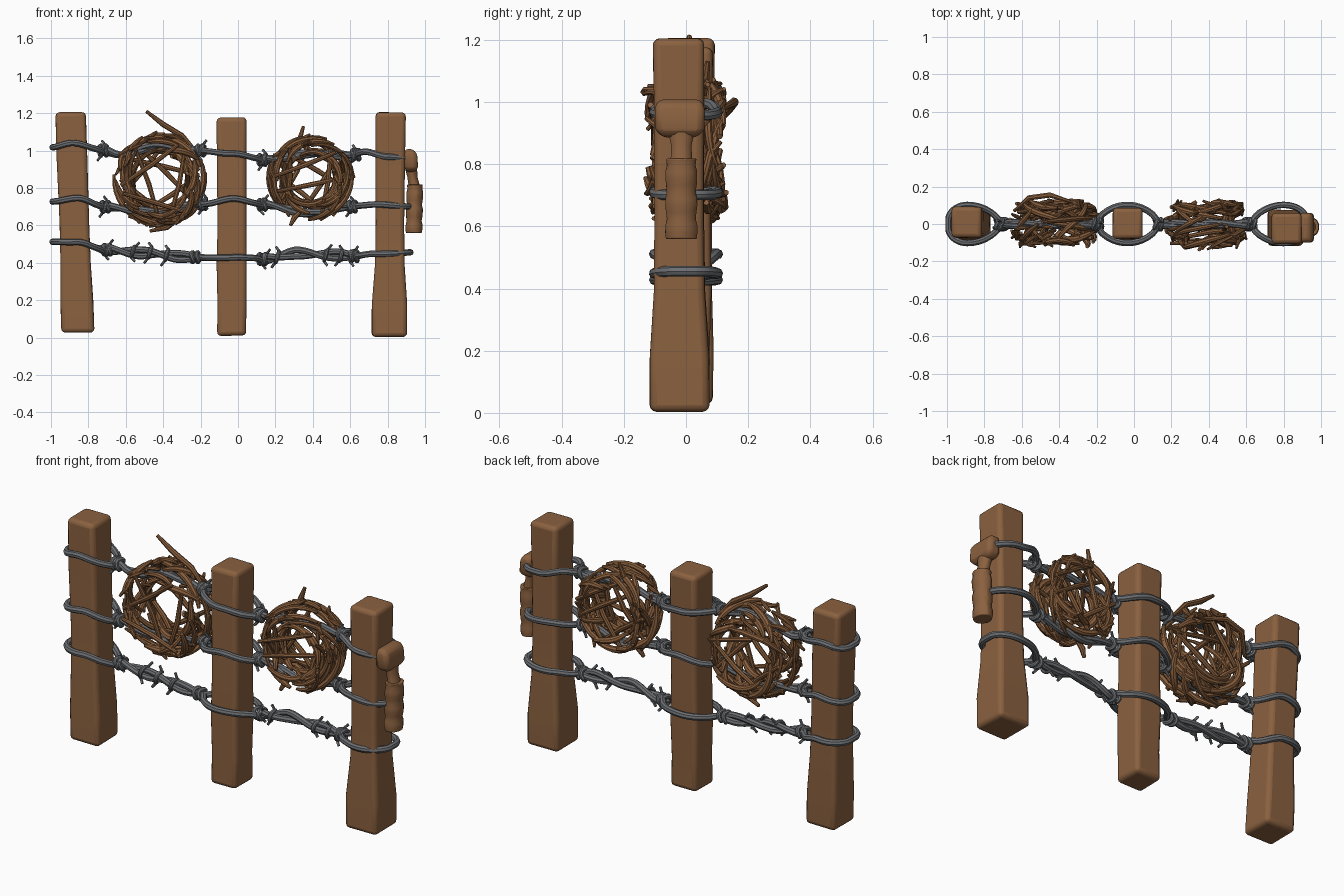
import bpy, bmesh, math, random
from mathutils import Vector

random.seed(7)
if "Cube" in bpy.data.objects:
    bpy.data.objects.remove(bpy.data.objects["Cube"])


def material(name, rgb):
    m = bpy.data.materials.new(name)
    m.use_nodes = True
    m.diffuse_color = (*rgb, 1)
    bsdf = m.node_tree.nodes["Principled BSDF"]
    bsdf.inputs["Base Color"].default_value = (*rgb, 1)
    bsdf.inputs["Roughness"].default_value = 0.9
    return m


WOOD = material("brown wood", (0.255, 0.119, 0.05))
TWIG = material("twig brown", (0.25, 0.114, 0.046))
WIRE = material("iron grey", (0.15, 0.157, 0.168))


def finish(obj, mat):
    bpy.context.collection.objects.link(obj)
    obj.data.materials.append(mat)
    bpy.ops.object.select_all(action='DESELECT')
    obj.select_set(True)
    bpy.context.view_layer.objects.active = obj
    bpy.ops.object.shade_smooth_by_angle(angle=math.radians(40))


def loft(name, levels, sides, bevel, mat, jitter=0.0):
    """Stack of rings (cx, cy, z, half_x, half_y), capped and bevelled."""
    bm = bmesh.new()
    k = math.sqrt(2) if sides == 4 else 1
    rings = []
    for cx, cy, z, hx, hy in levels:
        ring = []
        for i in range(sides):
            a = 2 * math.pi * (i + 0.5) / sides
            j = [random.uniform(-jitter, jitter) for _ in range(3)]
            ring.append(bm.verts.new((cx + k * hx * math.cos(a) + j[0],
                                      cy + k * hy * math.sin(a) + j[1], z + j[2])))
        rings.append(ring)
    for lo, hi in zip(rings, rings[1:]):
        for i in range(sides):
            n = (i + 1) % sides
            bm.faces.new((lo[i], lo[n], hi[n], hi[i]))
    bm.faces.new(rings[0][::-1])
    bm.faces.new(rings[-1])
    mesh = bpy.data.meshes.new(name)
    bm.to_mesh(mesh)
    bm.free()
    obj = bpy.data.objects.new(name, mesh)
    mod = obj.modifiers.new("Rounded edges", 'BEVEL')
    mod.width = bevel
    mod.segments = 3
    mod.limit_method = 'ANGLE'
    mod.angle_limit = math.radians(35)
    finish(obj, mat)


def tubes(name, paths, mat):
    """Sweep paths (points, radius, taper, closed) into one mesh."""
    cu = bpy.data.curves.new(name, 'CURVE')
    cu.dimensions = '3D'
    cu.bevel_depth = 1.0
    cu.bevel_resolution = 2
    cu.use_fill_caps = True
    for pts, radius, taper, closed in paths:
        sp = cu.splines.new('POLY')
        sp.points.add(len(pts) - 1)
        sp.use_cyclic_u = closed
        for i, p in enumerate(pts):
            t = i / (len(pts) - 1)
            sp.points[i].co = (*p, 1)
            sp.points[i].radius = radius * (1 - taper * abs(2 * t - 1) ** 2)
    tmp = bpy.data.objects.new(name + "_curve", cu)
    bpy.context.collection.objects.link(tmp)
    deps = bpy.context.evaluated_depsgraph_get()
    mesh = bpy.data.meshes.new_from_object(tmp.evaluated_get(deps))
    bpy.data.objects.remove(tmp)
    mesh.materials.clear()
    finish(bpy.data.objects.new(name, mesh), mat)


# Three weathered posts, flared at the foot and leaning slightly
def post(name, foot, top, foot_half, waist):
    levels = []
    for t, w in ((0, foot_half), (0.14, foot_half), (0.32, waist + 0.003), (0.5, waist),
                 (0.8, waist + 0.002), (1, 0.081)):
        x, y, z = Vector(foot).lerp(Vector(top), t)
        levels.append((x, y, z, w, w + 0.002))
    loft(name, levels, 4, 0.022, WOOD, 0.002)


post("left_end_post", (-0.855, -0.004, 0.028), (-0.896, 0.01, 1.205), 0.088, 0.079)
post("middle_post", (-0.033, -0.004, 0.01), (-0.033, 0.004, 1.177), 0.077, 0.077)
post("right_end_post", (0.809, -0.02, 0.005), (0.815, -0.024, 1.205), 0.094, 0.077)

# Mallet hanging on the outer post
loft("mallet_head", [(0.925, -0.02, 0.885, 0.028, 0.06), (0.925, -0.02, 0.915, 0.038, 0.08),
                     (0.922, -0.02, 0.975, 0.036, 0.08), (0.915, -0.02, 1.008, 0.028, 0.074)],
     4, 0.022, WOOD)
loft("mallet_neck", [(0.945, -0.015, 0.8, 0.032, 0.036), (0.932, -0.015, 0.86, 0.028, 0.034),
                     (0.925, -0.015, 0.91, 0.034, 0.045)], 12, 0.004, WOOD)
grip = []
for i in range(13):
    r = (0.044, 0.046, 0.046, 0.041)[i % 4]
    grip.append((0.94 + 0.0005 * i, -0.015, 0.56 + 0.0215 * i, r, r + 0.007))
loft("mallet_grip", grip, 12, 0.004, WOOD, 0.001)


# Wire strands that part around each post and twist together between
def height(route, x):
    for (xa, za), (xb, zb) in zip(route, route[1:]):
        if x <= xb:
            t = max(0, (x - xa) / (xb - xa))
            return za + (zb - za) * t * t * (3 - 2 * t)
    return route[-1][1]


LOOPS = ((-0.89, 0.105, 0.18, 0.42, 0.75), (-0.035, 0.17, 0.17, 0.7, 0.7),
         (0.80, 0.18, 0.125, 0.75, 0.42))


def spread(x):
    for cx, left, right, pl, pr in LOOPS:
        t = (x - cx) / (left if x < cx else right)
        if abs(t) < 1:
            return 0.102 * (1 - t * t) ** (pl if x < cx else pr)
    return 0


def wire(name, route, slack, knots, ties):
    x0, x1, n = -0.992, 0.922, 100
    strands = []
    for side in (-1, 1):
        for i in range(n):
            x = (x0 + x1) / 2 + side * (x1 - x0) / 2 * math.cos(math.pi * (i + 0.5) / n)
            s = spread(x)
            loose = max(0, 1 - s / 0.05) if -0.8 < x < 0.7 else 0
            a = 15 * x
            strands.append((x, side * (s + 0.01 * loose * math.cos(a)),
                            height(route, x) + side * slack * loose * math.sin(a)
                            + 0.003 * math.sin(14 * x)))
    paths = [(strands, 0.0172, 0, True)]
    # Barbs: one ring around both strands, ending in two long points
    for kx in knots:
        c = Vector((kx, 0, height(route, kx)))
        turn, lean = random.uniform(-0.5, 0.5), random.choice((-0.02, 0.02))
        for sx in (-1, 1):
            half = []
            for i in range(13):
                a = turn + sx * (math.pi / 2 + math.pi * 1.1 * i / 12)
                half.append(c + Vector((sx * 0.012 * (1 - i / 6), 0.03 * math.cos(a), 0.03 * math.sin(a))))
            out = half[0] - c
            tip = half[0] + Vector((lean, out.y, out.z * 0.9))
            paths.append(([tip] + half, 0.0105, 0.35, False))
    # Ties: a thick knot where the strands meet
    for kx in ties:
        c = Vector((kx, 0, height(route, kx)))
        for dx in (-0.014, 0.014):
            ring = [c + Vector((dx + 0.006 * math.sin(i), 0.026 * math.cos(i * 0.524), 0.026 * math.sin(i * 0.524)))
                    for i in range(12)]
            paths.append((ring, 0.012, 0, True))
    tubes(name, paths, WIRE)


wire("top_wire", [(-1, 1.02), (-0.89, 1.04), (-0.72, 1.0), (-0.64, 0.98), (-0.42, 1.03), (-0.19, 1.0),
                  (-0.03, 0.985), (0.14, 0.95), (0.38, 0.985), (0.6, 0.97), (0.68, 0.995),
                  (0.8, 0.97), (0.93, 0.955)], 0.01, (-0.72, -0.2, 0.14, 0.62), (-0.72, -0.2, 0.13, 0.63))
wire("middle_wire", [(-1, 0.73), (-0.86, 0.745), (-0.72, 0.7), (-0.42, 0.67), (-0.19, 0.715),
                     (-0.03, 0.745), (0.13, 0.71), (0.38, 0.67), (0.6, 0.7), (0.75, 0.715),
                     (0.93, 0.7)], 0.01, (-0.71, -0.18, 0.13, 0.61), (-0.71, -0.19, 0.13, 0.61))
wire("bottom_wire", [(-1, 0.515), (-0.86, 0.51), (-0.72, 0.47), (-0.5, 0.455), (-0.3, 0.43), (-0.03, 0.43),
                     (0.15, 0.42), (0.32, 0.455), (0.5, 0.44), (0.62, 0.435), (0.72, 0.45),
                     (0.93, 0.455)], 0.018,
     (-0.7, -0.56, -0.47, -0.38, 0.14, 0.21, 0.47, 0.55, 0.61), (-0.7, -0.23, 0.13, 0.62))


# Tumbleweed rings of tangled twigs, bulging towards the opening
def nest(name, cx, cz, outer, extras):
    core, band = outer * 0.77, outer * 0.19

    def at(a, u, grow=1.0):
        r = core + band * grow * math.cos(u)
        y = 0.108 * grow * math.sin(u) * (1 - 0.3 * math.cos(u))
        return Vector((cx + r * math.cos(a), y * (1 - 0.15 * math.cos(a) ** 4), cz + r * math.sin(a)))

    paths = []
    # Twigs wound along the ring
    for i in range(58):
        a, u = random.uniform(0, 6.28), random.uniform(0, 6.28)
        da, du = random.uniform(0.7, 1.8), random.uniform(-2.2, 2.2)
        g = random.uniform(0.7, 1.05)
        pts = [at(a + da * t / 9, u + du * t / 9, g + 0.2 * (t / 4.5 - 1) ** 2) for t in range(10)]
        paths.append((pts, random.uniform(0.012, 0.019), 0.5, False))
    # Straight sticks across the opening
    for i in range(9):
        a = i * 0.7 + random.uniform(0, 0.4)
        b = a + random.uniform(1.6, 2.8)
        y = (-1 if i % 2 else 1) * random.uniform(0.06, 0.12)
        p, q = at(a, 0, 0.4), at(b, 0, 0.4)
        p.y, q.y = y, y * random.uniform(0.2, 1)
        paths.append(([p, (p + q) / 2 + Vector((0.01, 0.01, 0)), q], 0.014, 0.3, False))
    # Loose ends poking out
    for i in range(24):
        a, u = random.uniform(0, 6.28), random.uniform(-1.5, 1.5)
        d = random.choice((-1, 1)) * random.uniform(0.2, 0.4)
        paths.append(([at(a, u, 0.8), at(a + d / 2, u, 1.0), at(a + d, u, 1.4)], 0.0115, 0.45, False))
    for pts in extras:
        paths.append((pts, 0.0155, 0.45, False))
    tubes(name, paths, TWIG)


nest("left_tumbleweed", -0.418, 0.845, 0.25,
     [[(-0.22, 0.03, 0.99), (-0.3, 0.03, 1.08), (-0.4, 0.02, 1.14), (-0.49, 0.01, 1.21)],
      [(-0.64, 0.07, 0.9), (-0.56, 0.14, 0.98), (-0.45, 0.155, 1.0), (-0.34, 0.12, 0.98)],
      [(-0.28, -0.02, 0.66), (-0.38, 0.02, 0.59), (-0.47, 0.05, 0.57)]])
nest("right_tumbleweed", 0.388, 0.853, 0.228,
     [[(0.28, 0.04, 0.98), (0.33, 0.06, 1.06), (0.35, 0.07, 1.13)],
      [(0.34, -0.03, 0.68), (0.3, -0.03, 0.64), (0.28, -0.04, 0.6)]])
